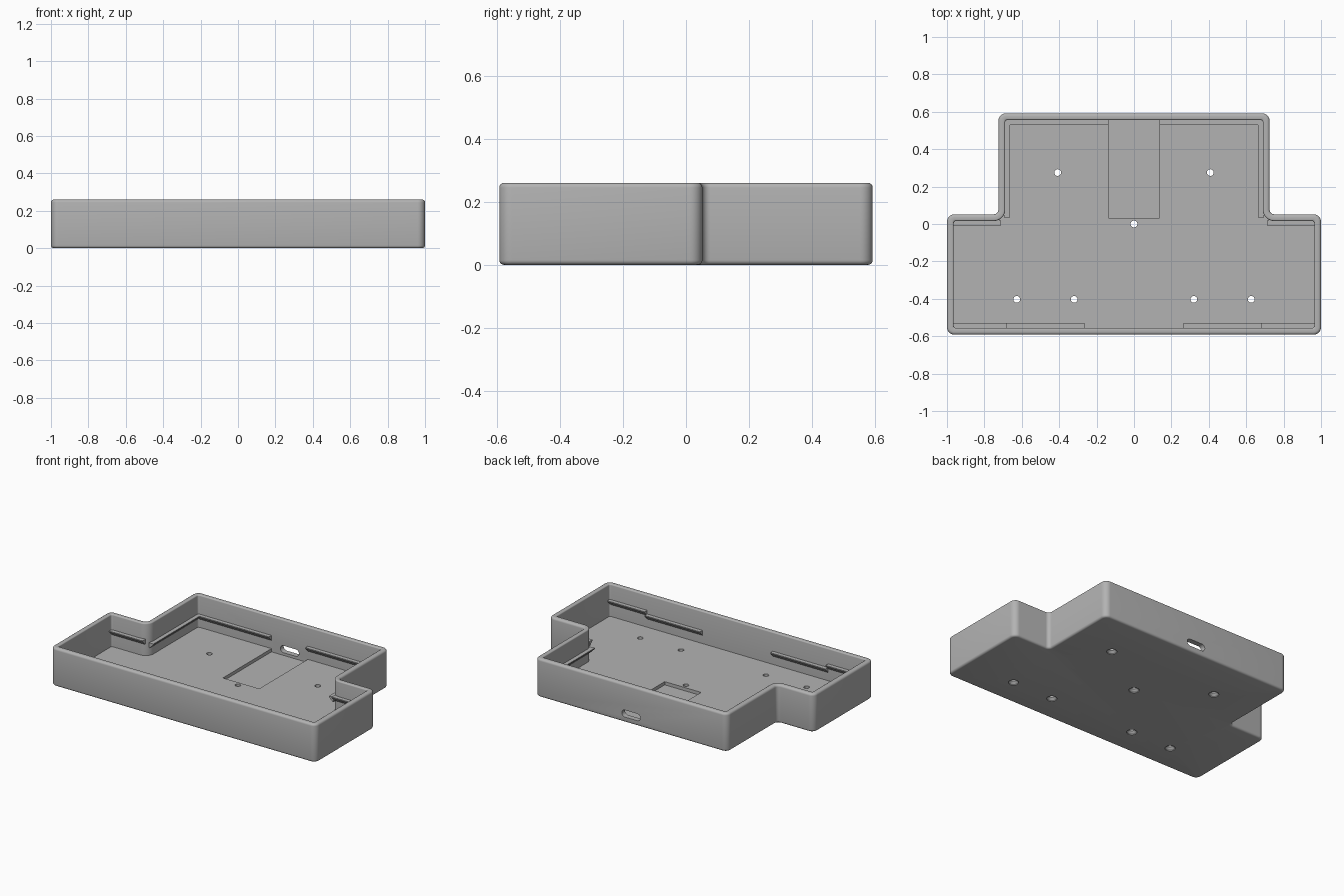
import bpy, bmesh, math
from mathutils import Vector

cube = bpy.data.objects.get("Cube")
if cube:
    bpy.data.objects.remove(cube)

grey = bpy.data.materials.new("mid_grey")
grey.use_nodes = True
colour = (0.45, 0.45, 0.45, 1)
grey.diffuse_color = colour
grey.node_tree.nodes["Principled BSDF"].inputs["Base Color"].default_value = colour


def make_object(name, bm):
    bmesh.ops.recalc_face_normals(bm, faces=bm.faces[:])
    mesh = bpy.data.meshes.new(name)
    bm.to_mesh(mesh)
    bm.free()
    mesh.materials.append(grey)
    obj = bpy.data.objects.new(name, mesh)
    bpy.context.collection.objects.link(obj)
    return obj


def loft(name, rings):
    """Skin equal-length rings of points and cap both ends."""
    bm = bmesh.new()
    loops = [[bm.verts.new(p) for p in ring] for ring in rings]
    n = len(loops[0])
    for a, b in zip(loops, loops[1:]):
        for i in range(n):
            j = (i + 1) % n
            bm.faces.new((a[i], a[j], b[j], b[i]))
    bm.faces.new(loops[0])
    bm.faces.new(loops[-1])
    return make_object(name, bm)


# Stepped outline, anticlockwise
half = [(1, -0.592), (1, 0.052), (0.725, 0.052), (0.725, 0.592)]
corners = [Vector(p) for p in half + [(-x, y) for x, y in reversed(half)]]


def outline(inset, z, steps=8):
    """Rounded outline, shrunk by inset, at height z."""
    ring = []
    for i, p in enumerate(corners):
        d1 = (p - corners[i - 1]).normalized()
        d2 = (corners[(i + 1) % len(corners)] - p).normalized()
        n1, n2 = Vector((-d1.y, d1.x)), Vector((-d2.y, d2.x))
        s = 1 if d1.cross(d2) > 0 else -1
        r = max(0.04 - inset, 0.012) if s > 0 else 0.025 + inset
        centre = p + (n1 + n2) * (inset + s * r)
        for k in range(steps + 1):
            t = k / steps * math.pi / 2
            q = centre - s * r * (n1 * math.cos(t) + n2 * math.sin(t))
            ring.append((q.x, q.y, z))
    return ring


# Tray shell: bottom fillet, outer wall, rounded rim, inner wall, floor
HEIGHT, WALL, FLOOR, FILLET, LIP = 0.26, 0.036, 0.04, 0.015, 0.008
quarter = [k / 4 * math.pi / 2 for k in range(5)]
section = [(FILLET * (1 - math.sin(t)), FILLET * (1 - math.cos(t))) for t in quarter]
section += [(FILLET * (1 - math.cos(t)), HEIGHT - FILLET * (1 - math.sin(t))) for t in quarter]
section += [(WALL - LIP * (1 - math.sin(t)), HEIGHT - LIP * (1 - math.cos(t))) for t in quarter]
section.append((WALL, FLOOR))
tray = loft("tray", [outline(i, z) for i, z in section])


def cut(cutter):
    cutter.hide_render = True
    mod = tray.modifiers.new(cutter.name, 'BOOLEAN')
    mod.operation = 'DIFFERENCE'
    mod.solver = 'EXACT'
    mod.object = cutter
    bpy.context.view_layer.objects.active = tray
    bpy.ops.object.modifier_apply(modifier=mod.name)
    bpy.data.objects.remove(cutter)


# Countersunk screw holes
def circle(x, y, z, r, n=24):
    return [(x + r * math.cos(k * math.tau / n), y + r * math.sin(k * math.tau / n), z)
            for k in range(n)]


holes = [(0, 0)] + [(s * x, y) for s in (-1, 1)
                    for x, y in ((0.408, 0.275), (0.627, -0.403), (0.32, -0.403))]
for x, y in holes:
    cut(loft("hole_cutter", [circle(x, y, z, r) for z, r in
                             ((-0.01, 0.032), (0.005, 0.032), (0.02, 0.018), (0.1, 0.018))]))

# Shallow pocket in the floor, reaching the back wall
pocket = [(-0.137, 0.033), (0.137, 0.033), (0.137, 0.556), (-0.137, 0.556)]
cut(loft("pocket_cutter", [[(x, y, z) for x, y in pocket] for z in (0.018, 0.06)]))

# Round-ended socket slot through the back wall
slot = []
for k in range(24):
    t = (k + 0.5) * math.tau / 24
    slot.append((math.copysign(0.046, math.cos(t)) + 0.024 * math.cos(t),
                 0.06 + 0.024 * math.sin(t)))
cut(loft("slot_cutter", [[(x, y, z) for x, z in slot] for y in (0.5, 0.7)]))


# Retaining ridges: flat top, sloping underside
def ridge(name, start, end, into, top):
    a, b, n = Vector(start), Vector(end), Vector(into)
    shape = [(-0.006, 0), (0.027, 0), (0.027, -0.006), (0, -0.034), (-0.006, -0.034)]
    loft(name, [[(*(p + n * d), top + z) for d, z in shape] for p in (a, b)])


HIGH, LOW = 0.155, 0.13
front, wing, back, side = -0.592 + WALL, 0.052 - WALL, 0.592 - WALL, 0.725 - WALL
for s, label in ((1, "left"), (-1, "right")):
    ridge(label + "_front_outer_ridge", (s * 0.964, front), (s * 0.682, front), (0, 1), HIGH)
    ridge(label + "_front_inner_ridge", (s * 0.682, front), (s * 0.265, front), (0, 1), LOW)
    ridge(label + "_wing_ridge", (s * 0.964, wing), (s * 0.713, wing), (0, -1), HIGH)
    ridge(label + "_side_ridge", (s * side, 0.035), (s * side, back), (-s, 0), LOW)
    ridge(label + "_back_ridge", (s * side, back), (s * 0.137, back), (0, -1), LOW)

# Smooth the tray's rounded edges
bpy.ops.object.select_all(action='DESELECT')
tray.select_set(True)
bpy.context.view_layer.objects.active = tray
bpy.ops.object.shade_smooth_by_angle(angle=math.radians(35))
